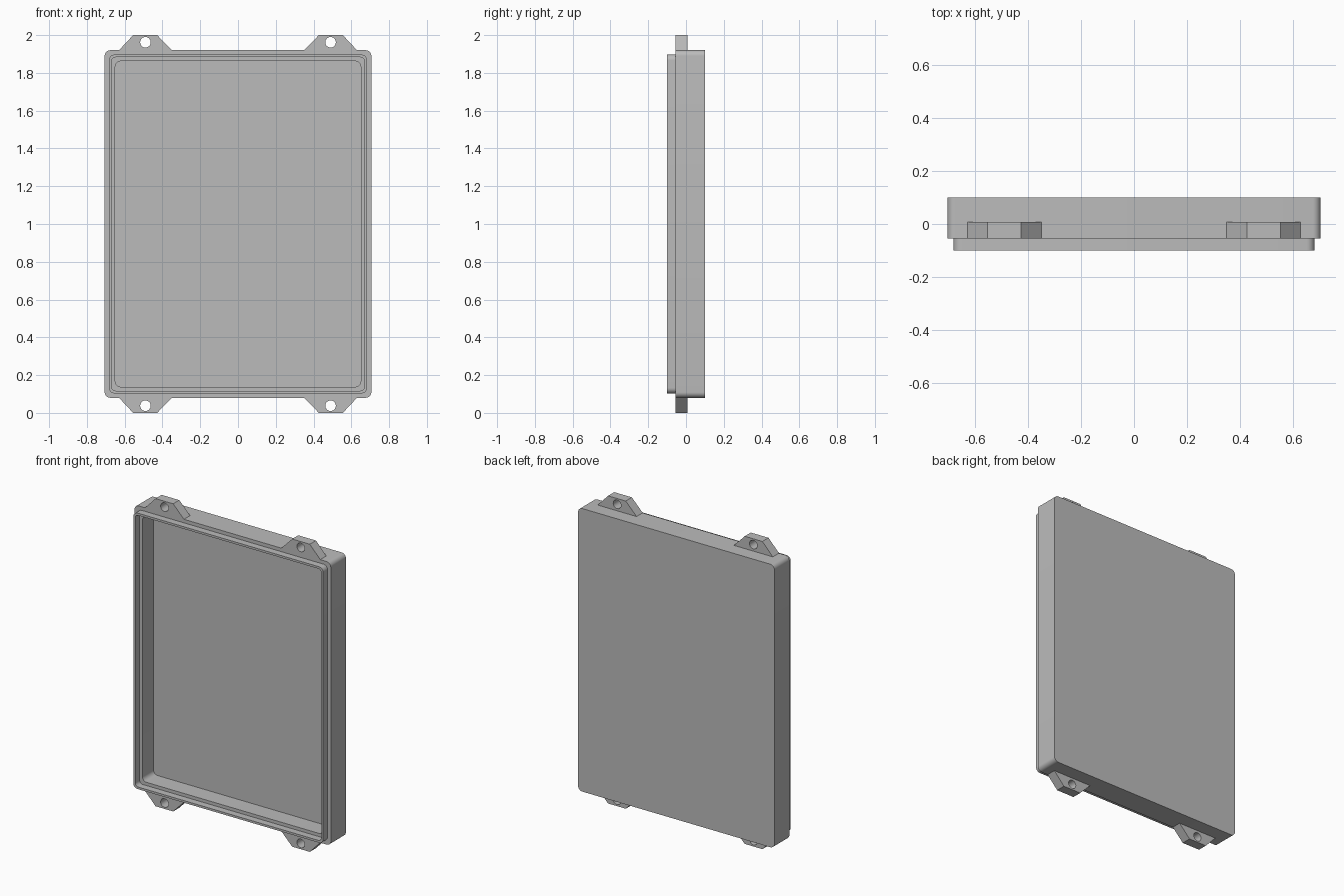
import bpy, bmesh, math

if "Cube" in bpy.data.objects:
    bpy.data.objects.remove(bpy.data.objects["Cube"], do_unlink=True)

CENTRE_Z = 1.0
BACK, SEAM, LIP = 0.10, -0.055, -0.10   # depths along y
FLOOR, TAB_BACK = 0.06, 0.008

grey = bpy.data.materials.new("plain grey")
grey.use_nodes = True
colour = (0.5, 0.5, 0.5, 1)
grey.diffuse_color = colour
grey.node_tree.nodes["Principled BSDF"].inputs["Base Color"].default_value = colour


def finish(bm, name):
    """Turn a bmesh into a smooth-shaded object with sharp edges."""
    bmesh.ops.recalc_face_normals(bm, faces=bm.faces)
    mesh = bpy.data.meshes.new(name)
    bm.to_mesh(mesh)
    bm.free()
    mesh.materials.append(grey)
    obj = bpy.data.objects.new(name, mesh)
    bpy.context.collection.objects.link(obj)
    bpy.ops.object.select_all(action='DESELECT')
    obj.select_set(True)
    bpy.context.view_layer.objects.active = obj
    bpy.ops.object.shade_smooth_by_angle(angle=math.radians(30))
    return obj


def rounded_ring(bm, half_w, half_h, radius, y, steps=8):
    """Ring of vertices around a rounded rectangle at depth y."""
    ring = []
    for corner, (sx, sz) in enumerate([(1, 1), (-1, 1), (-1, -1), (1, -1)]):
        for i in range(steps + 1):
            a = math.pi / 2 * (corner + i / steps)
            x = sx * (half_w - radius) + radius * math.cos(a)
            z = sz * (half_h - radius) + radius * math.sin(a)
            ring.append(bm.verts.new((x, y, CENTRE_Z + z)))
    return ring


# Tray: back panel, outer walls, raised lip, inner ledge and recessed floor
body = (0.706, 0.92, 0.03)
lip_outer = (0.683, 0.897, 0.03)
lip_inner = (0.669, 0.883, 0.022)
cavity = (0.65, 0.862, 0.03)
sections = [(body, BACK), (body, SEAM), (lip_outer, SEAM), (lip_outer, LIP),
            (lip_inner, LIP), (lip_inner, SEAM), (cavity, SEAM), (cavity, FLOOR)]
bm = bmesh.new()
rings = [rounded_ring(bm, *shape, y) for shape, y in sections]
for a, b in zip(rings, rings[1:]):
    for i in range(len(a)):
        j = (i + 1) % len(a)
        bm.faces.new((a[i], a[j], b[j], b[i]))
bm.faces.new(rings[0])
bm.faces.new(rings[-1])
finish(bm, "tray")


def closed_loop(bm, points):
    verts = [bm.verts.new((x, SEAM, z)) for x, z in points]
    return [bm.edges.new((v, verts[(i + 1) % len(verts)])) for i, v in enumerate(verts)]


def mounting_tab(name, sx, sz):
    """Tapered lug with a round screw hole, mirrored by the signs."""
    def place(x, h):
        return sx * x, CENTRE_Z + sz * h
    outline = [(0.35, 0.92), (0.63, 0.92), (0.555, 1.0), (0.428, 1.0)]
    hole = [(0.49 + 0.028 * math.cos(math.tau * i / 24),
             0.962 + 0.028 * math.sin(math.tau * i / 24)) for i in range(24)]
    bm = bmesh.new()
    edges = closed_loop(bm, [place(*p) for p in outline])
    edges += closed_loop(bm, [place(*p) for p in hole])
    bmesh.ops.triangle_fill(bm, edges=edges, use_beauty=True)
    out = bmesh.ops.extrude_face_region(bm, geom=bm.faces[:], use_keep_orig=True)
    moved = [g for g in out["geom"] if isinstance(g, bmesh.types.BMVert)]
    bmesh.ops.translate(bm, verts=moved, vec=(0, TAB_BACK - SEAM, 0))
    finish(bm, name)


# Four mounting tabs, two above and two below
for row, sz in (("upper", 1), ("lower", -1)):
    for side, sx in (("left", 1), ("right", -1)):
        mounting_tab(f"{row}_{side}_tab", sx, sz)
